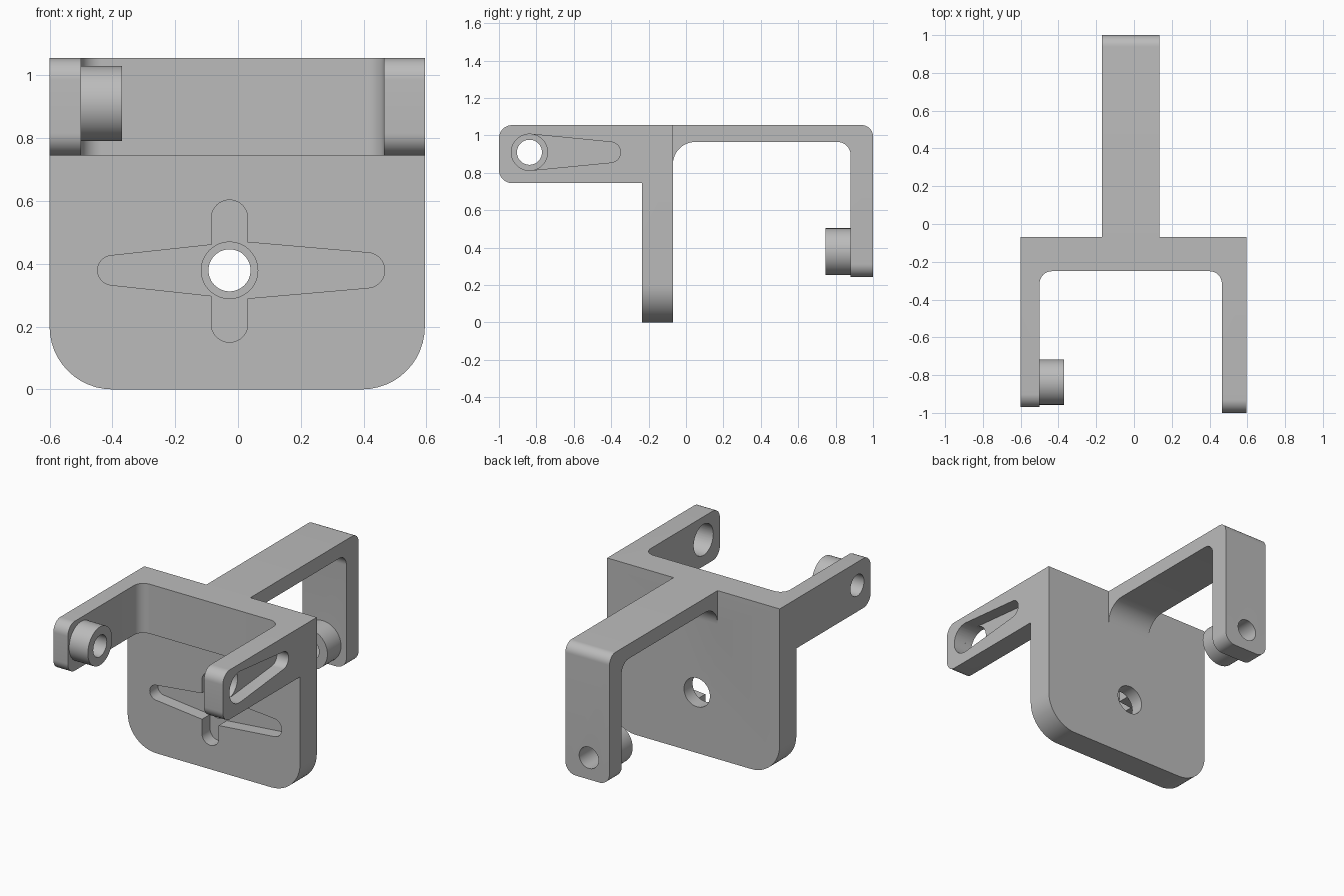
import bpy
import bmesh
from math import asin, cos, sin, pi, radians
from mathutils import Vector

cube = bpy.data.objects.get("Cube")
if cube:
    bpy.data.objects.remove(cube, do_unlink=True)

grey = bpy.data.materials.new("matte grey")
grey.use_nodes = True
grey.diffuse_color = (0.5, 0.5, 0.5, 1)
grey.node_tree.nodes["Principled BSDF"].inputs["Base Color"].default_value = grey.diffuse_color


def rounded(corners, steps=12):
    """Outline from (u, v, radius) corners, each filleted by its radius."""
    points = []
    for i, (u, v, r) in enumerate(corners):
        p = Vector((u, v))
        if r == 0:
            points.append(p)
            continue
        to_prev = (Vector(corners[i - 1][:2]) - p).normalized()
        to_next = (Vector(corners[(i + 1) % len(corners)][:2]) - p).normalized()
        # square corners: the arc runs between the two tangent points
        centre = p + (to_prev + to_next) * r
        for k in range(steps + 1):
            a = k / steps * pi / 2
            points.append(centre - to_next * r * cos(a) - to_prev * r * sin(a))
    return points


def taper(c1, r1, c2, r2, steps=20):
    """Outline around two circles joined by tangent lines."""
    c1, c2 = Vector(c1), Vector(c2)
    d = (c2 - c1).normalized()
    n = Vector((-d.y, d.x))
    half = pi / 2 - asin((r1 - r2) / (c2 - c1).length)
    points = []
    for c, r, a0, a1 in ((c2, r2, -half, half), (c1, r1, half, 2 * pi - half)):
        for k in range(steps + 1):
            a = a0 + (a1 - a0) * k / steps
            points.append(c + (d * cos(a) + n * sin(a)) * r)
    return points


def circle(c, r, steps=48):
    return [Vector((c[0] + r * cos(2 * pi * k / steps), c[1] + r * sin(2 * pi * k / steps)))
            for k in range(steps)]


def extrude(name, outline, axis, start, end):
    """Solid made by sweeping an outline along an axis."""
    place = {"x": lambda p, t: (t, p.x, p.y),
             "y": lambda p, t: (p.x, t, p.y),
             "z": lambda p, t: (p.x, p.y, t)}[axis]
    bm = bmesh.new()
    low = [bm.verts.new(place(p, start)) for p in outline]
    high = [bm.verts.new(place(p, end)) for p in outline]
    bm.faces.new(low)
    bm.faces.new(high)
    for i in range(len(low)):
        bm.faces.new((low[i - 1], low[i], high[i], high[i - 1]))
    bmesh.ops.recalc_face_normals(bm, faces=bm.faces)
    mesh = bpy.data.meshes.new(name)
    bm.to_mesh(mesh)
    bm.free()
    mesh.materials.append(grey)
    obj = bpy.data.objects.new(name, mesh)
    bpy.context.collection.objects.link(obj)
    return obj


def combine(target, tool, operation):
    """Apply a boolean and discard the tool."""
    mod = target.modifiers.new("combine", "BOOLEAN")
    mod.operation = operation
    mod.solver = "EXACT"
    mod.object = tool
    bpy.context.view_layer.objects.active = target
    bpy.ops.object.modifier_apply(modifier=mod.name)
    bpy.data.objects.remove(tool, do_unlink=True)


LEFT, RIGHT = 0.595, -0.6
TOP, SHELF, BACK = 1.055, 0.745, -0.07
HUB = (-0.027, 0.379)      # x, z of the plate and back arm axis
PIVOT = (-0.837, 0.91)     # y, z of the side arm axis

# Main plate with rounded lower corners
body = extrude("bracket_body", rounded([
    (RIGHT, TOP, 0), (RIGHT, 0, 0.2), (LEFT, 0, 0.2), (LEFT, TOP, 0)]), "y", -0.235, BACK)

# Forked front: two side arms, each with half of the cross bar
for outer, inner, tip in ((LEFT, 0.465, -1.0), (RIGHT, -0.5, -0.97)):
    arm = extrude("side_arm", rounded([
        (outer, BACK, 0), (outer, tip, 0), (inner, tip, 0),
        (inner, -0.25, 0.065), (0, -0.25, 0), (0, BACK, 0)]), "z", SHELF, TOP)
    side = extrude("side_outline", rounded([
        (BACK, SHELF, 0), (tip, SHELF, 0.07), (tip, TOP, 0.07), (BACK, TOP, 0)]),
        "x", -1, 1)
    combine(arm, side, "INTERSECT")
    combine(body, arm, "UNION")

# Back arm with its drop leg
back_arm = extrude("back_arm", rounded([
    (-0.12, TOP, 0), (1, TOP, 0.06), (1, 0.243, 0), (0.88, 0.243, 0),
    (0.88, 0.965, 0.07), (BACK, 0.965, 0.12), (BACK, 0.8, 0), (-0.12, 0.8, 0)]),
    "x", -0.17, 0.135)
leg_outline = extrude("leg_outline", rounded([
    (-0.17, 2, 0), (-0.17, 0.243, 0.07), (0.135, 0.243, 0.07), (0.135, 2, 0)]), "y", -1, 2)
combine(back_arm, leg_outline, "INTERSECT")
combine(body, back_arm, "UNION")

# Pivot bosses
combine(body, extrude("side_boss", circle(PIVOT, 0.12), "x", -0.55, -0.37), "UNION")
combine(body, extrude("back_boss", circle(HUB, 0.125), "y", 0.745, 0.94), "UNION")

# Cross-shaped recess in the plate front
for end, r1, r2 in ((-0.4, 0.087, 0.047), (0.411, 0.094, 0.056)):
    combine(body, extrude("recess", taper(HUB, r1, (end, HUB[1]), r2),
                          "y", -0.4, -0.155), "DIFFERENCE")
combine(body, extrude("recess", taper((HUB[0], 0.208), 0.058, (HUB[0], 0.545), 0.058),
                      "y", -0.4, -0.155), "DIFFERENCE")

# Tapered recess in the outer face of the left arm
combine(body, extrude("recess", taper(PIVOT, 0.097, (-0.405, PIVOT[1]), 0.055),
                      "x", 0.515, 0.8), "DIFFERENCE")

# Through holes: wide ones on the recessed sides, narrow ones in the bosses
for axis, centre, radius, start, end in (
        ("y", HUB, 0.09, -0.5, 0.2), ("y", HUB, 0.067, 0.5, 1.2),
        ("x", PIVOT, 0.097, 0.3, 0.8), ("x", PIVOT, 0.067, -0.8, -0.2)):
    combine(body, extrude("hole", circle(centre, radius), axis, start, end), "DIFFERENCE")

# Merge seams between flush faces, then smooth the curved ones
bm = bmesh.new()
bm.from_mesh(body.data)
bmesh.ops.remove_doubles(bm, verts=bm.verts, dist=0.0001)
bmesh.ops.dissolve_limit(bm, angle_limit=radians(0.5), verts=bm.verts, edges=bm.edges)
bm.to_mesh(body.data)
bm.free()
bpy.ops.object.select_all(action="DESELECT")
body.select_set(True)
bpy.context.view_layer.objects.active = body
bpy.ops.object.shade_smooth_by_angle(angle=radians(30))
